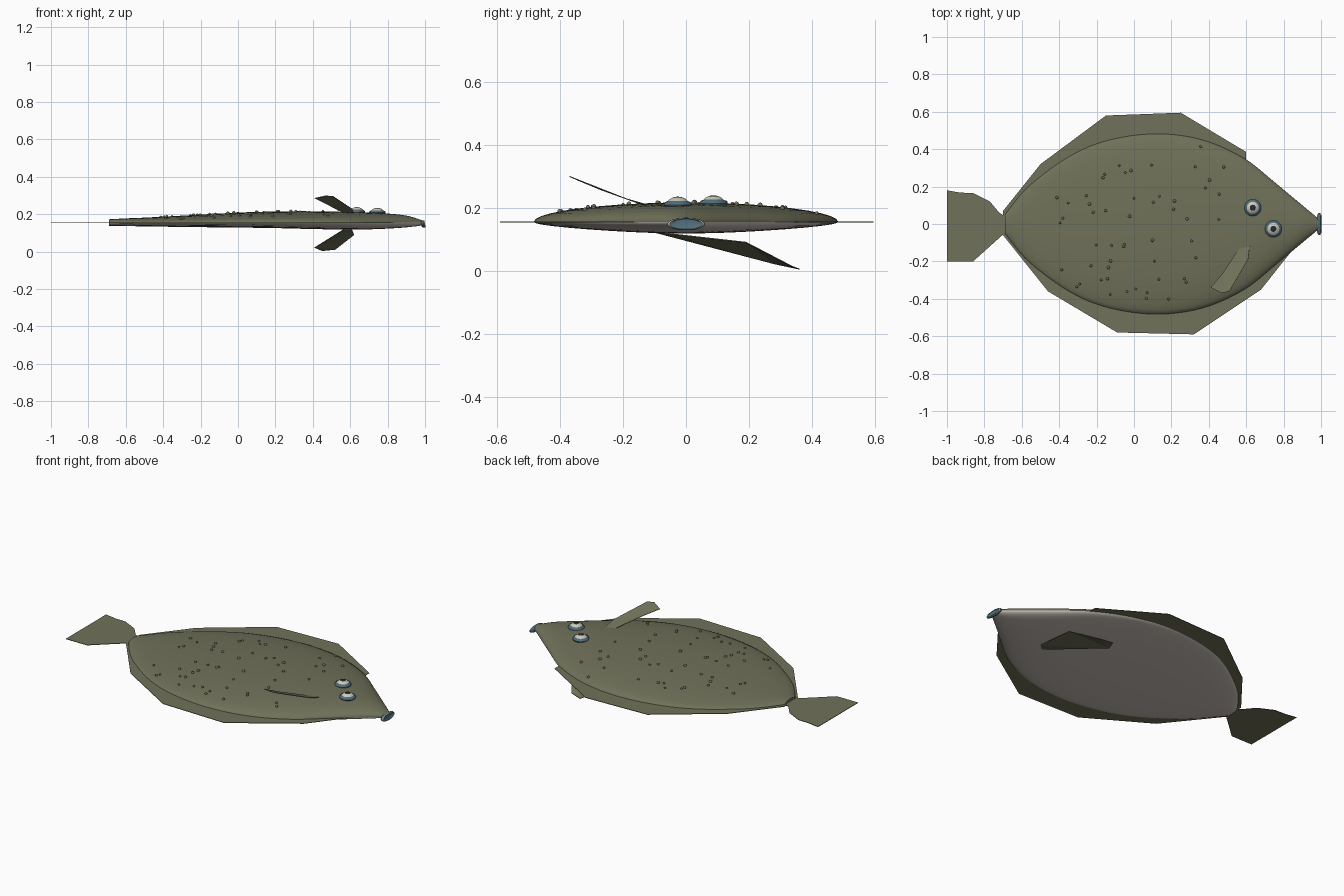
import bpy, bmesh, math, random
from mathutils import Vector

cube = bpy.data.objects.get("Cube")
if cube:
    bpy.data.objects.remove(cube, do_unlink=True)


def material(name, r, g, b):
    m = bpy.data.materials.new(name)
    m.use_nodes = True
    m.diffuse_color = (r, g, b, 1)
    bsdf = m.node_tree.nodes["Principled BSDF"]
    bsdf.inputs["Base Color"].default_value = (r, g, b, 1)
    bsdf.inputs["Roughness"].default_value = 0.7
    return m


OLIVE = material("olive skin", 0.16, 0.165, 0.10)
BELLY = material("pale belly", 0.58, 0.53, 0.48)
TEAL = material("slate teal", 0.08, 0.15, 0.19)
CREAM = material("cream", 0.60, 0.59, 0.50)
DARK = material("dark pupil", 0.02, 0.025, 0.03)
MID = 0.155  # height of the flat seam where the fins join


def finish(name, bm, mats, smooth=True):
    bmesh.ops.recalc_face_normals(bm, faces=bm.faces)
    mesh = bpy.data.meshes.new(name)
    bm.to_mesh(mesh)
    bm.free()
    for m in mats:
        mesh.materials.append(m)
    ob = bpy.data.objects.new(name, mesh)
    bpy.context.collection.objects.link(ob)
    if smooth:
        bpy.ops.object.select_all(action='DESELECT')
        ob.select_set(True)
        bpy.context.view_layer.objects.active = ob
        bpy.ops.object.shade_smooth_by_angle(angle=math.radians(40))
    return ob


# Body stations: x, half width, top height, bottom height
STATIONS = [
    (-0.69, 0.05, 0.173, 0.138), (-0.6, 0.165, 0.178, 0.137),
    (-0.5, 0.255, 0.182, 0.135), (-0.35, 0.36, 0.190, 0.133),
    (-0.2, 0.43, 0.198, 0.131), (0.0, 0.475, 0.209, 0.129),
    (0.2, 0.48, 0.215, 0.126), (0.4, 0.44, 0.216, 0.121),
    (0.6, 0.345, 0.212, 0.118), (0.75, 0.225, 0.207, 0.121),
    (0.9, 0.10, 0.193, 0.130), (0.985, 0.03, 0.168, 0.140),
]


def section(x):
    """Smoothly interpolated half width, top and bottom of the body."""
    i = max(0, min(len(STATIONS) - 2, sum(s[0] <= x for s in STATIONS) - 1))
    a, b = STATIONS[i], STATIONS[i + 1]
    before, after = STATIONS[max(i - 1, 0)], STATIONS[min(i + 2, len(STATIONS) - 1)]
    span = b[0] - a[0]
    t = (x - a[0]) / span
    out = []
    for k in (1, 2, 3):
        m0 = (b[k] - before[k]) / (b[0] - before[0]) * span
        m1 = (after[k] - a[k]) / (after[0] - a[0]) * span
        out.append((2*t**3 - 3*t**2 + 1) * a[k] + (t**3 - 2*t**2 + t) * m0
                   + (3*t**2 - 2*t**3) * b[k] + (t**3 - t**2) * m1)
    return out


def skin_height(x, y):
    w, top, _ = section(x)
    return MID + (top - MID) * math.sqrt(max(0, 1 - (y / w) ** 2))


# Body: flattened oval lofted along x, olive above the seam and pale below
bm = bmesh.new()
RINGS, SIDES = 48, 40
rings = []
for i in range(RINGS + 1):
    x = -0.69 + 1.675 * i / RINGS
    w, top, low = section(x)
    ring = []
    for j in range(SIDES):
        a = math.tau * j / SIDES
        h = top - MID if math.sin(a) > 0 else MID - low
        ring.append(bm.verts.new((x, w * math.cos(a), MID + h * math.sin(a))))
    rings.append(ring)
for r0, r1 in zip(rings, rings[1:]):
    for j in range(SIDES):
        k = (j + 1) % SIDES
        f = bm.faces.new((r0[j], r0[k], r1[k], r1[j]))
        f.material_index = 0 if j < SIDES // 2 else 1
bm.faces.new(rings[0])
bm.faces.new(rings[-1])
finish("body", bm, [OLIVE, BELLY])


# Fins: thin flat-shaded plates cut from outlines
def fin(name, points):
    bm = bmesh.new()
    verts = [bm.verts.new(p if len(p) == 3 else (*p, MID)) for p in points]
    face = bm.faces.new(verts)
    bmesh.ops.triangulate(bm, faces=[face])
    ob = finish(name, bm, [OLIVE], smooth=False)
    mod = ob.modifiers.new("thickness", 'SOLIDIFY')
    mod.thickness = 0.003
    mod.offset = 0


fin("left_edge_fin", [(-0.7, 0.0), (-0.7, 0.07), (-0.5, 0.32), (-0.15, 0.58),
                      (0.25, 0.595), (0.6, 0.385), (0.6, 0.3)])
fin("right_edge_fin", [(-0.7, 0.0), (-0.7, -0.06), (-0.46, -0.36), (-0.09, -0.58),
                       (0.32, -0.59), (0.68, -0.35), (0.87, -0.11)])
fin("tail_fin", [(-0.67, 0.03), (-0.72, 0.06), (-0.77, 0.12), (-0.86, 0.165),
                 (-0.93, 0.168), (-1, 0.18), (-1, -0.2), (-0.86, -0.2),
                 (-0.76, -0.11), (-0.67, -0.03)])
fin("upper_pectoral_fin", [(0.57, -0.12, 0.203), (0.6, -0.1, 0.205), (0.62, -0.11, 0.205),
                           (0.61, -0.19, 0.228), (0.51, -0.36, 0.295),
                           (0.47, -0.37, 0.299), (0.41, -0.34, 0.286),
                           (0.47, -0.27, 0.257)])
fin("lower_pectoral_fin", [(0.57, -0.1, 0.122), (0.61, -0.06, 0.118), (0.62, 0.19, 0.09),
                           (0.52, 0.34, 0.012), (0.45, 0.36, 0.005),
                           (0.41, 0.28, 0.022)])


# Turned parts: profile of (radius, height, material index of the band below it)
def lathe(name, profile, place, mats, sides=32):
    bm = bmesh.new()
    loops = []
    for r, h, _ in profile:
        loops.append([bm.verts.new(place(r * math.cos(math.tau * j / sides),
                                         r * math.sin(math.tau * j / sides), h))
                      for j in range(sides)])
    for (l0, l1), (_, _, idx) in zip(zip(loops, loops[1:]), profile[1:]):
        for j in range(sides):
            k = (j + 1) % sides
            bm.faces.new((l0[j], l0[k], l1[k], l1[j])).material_index = idx
    bm.faces.new(loops[-1]).material_index = profile[-1][2]
    bm.faces.new(loops[0])
    return finish(name, bm, mats)


# Eyes: teal lid, cream dome, dark pupil
EYE = [(0.032, -0.016, 0), (0.041, -0.010, 0), (0.045, 0.0, 0), (0.041, 0.008, 0),
       (0.032, 0.012, 0), (0.026, 0.018, 1), (0.016, 0.023, 1),
       (0.009, 0.025, 2), (0.004, 0.0255, 2)]
for name, ex, ey, ez in (("left_eye", 0.635, 0.087, 0.213),
                         ("right_eye", 0.745, -0.026, 0.209)):
    lathe(name, EYE, lambda u, v, h: (ex + u, ey + v, ez + h), [TEAL, CREAM, DARK])

# Mouth: flattened oval lip facing forward with a slate centre
LIP = [(0.040, -0.022, 0), (0.054, -0.017, 0), (0.060, -0.009, 0), (0.057, -0.003, 0),
       (0.052, 0.0, 1), (0.047, -0.003, 0), (0.02, -0.005, 0)]
lathe("mouth", LIP, lambda u, v, h: (1 + h - 0.2 * v * 0.33, u, 0.148 + v * 0.33),
      [TEAL, CREAM])

# Skin bumps: small domes scattered on the upper side
random.seed(7)
bm = bmesh.new()
count = 0
while count < 55:
    x, y = random.uniform(-0.45, 0.5), random.uniform(-0.42, 0.42)
    if abs(y) > section(x)[0] * 0.92:
        continue
    made = bmesh.ops.create_icosphere(bm, subdivisions=2, radius=random.uniform(0.006, 0.009))
    bmesh.ops.translate(bm, verts=made["verts"], vec=Vector((x, y, skin_height(x, y) + 0.001)))
    count += 1
finish("skin_bumps", bm, [OLIVE])
